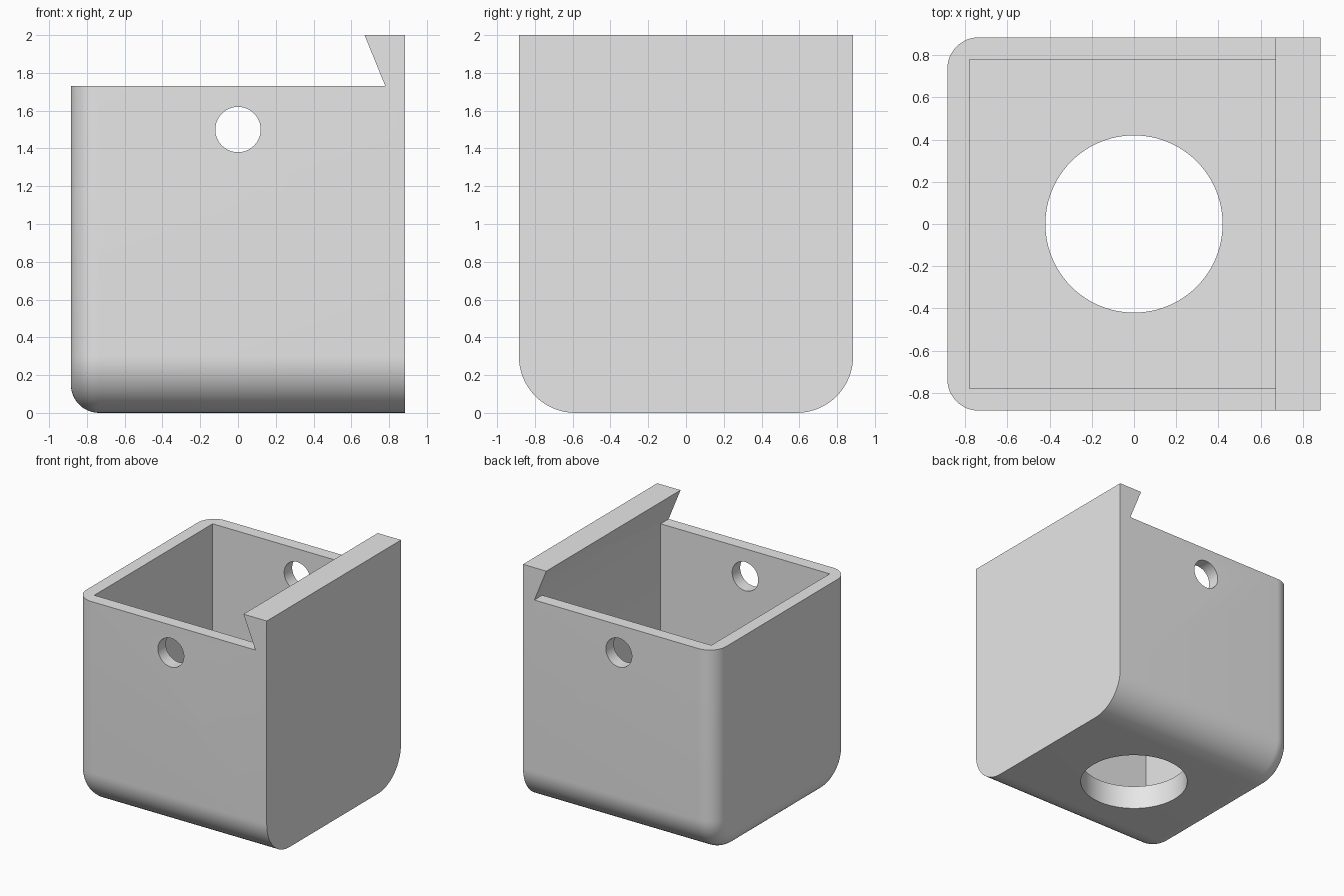
import bpy, bmesh
from math import sin, cos, pi

if "Cube" in bpy.data.objects:
    bpy.data.objects.remove(bpy.data.objects["Cube"])

HALF, TOP, RIM = 0.885, 2.0, 1.73      # outer half width, hook top, rim height
INNER, FLOOR = 0.78, 0.2               # cavity half width, floor thickness
BIG, SMALL = 0.3, 0.15                 # lower side rounding, left edge rounding

grey = bpy.data.materials.new("plain grey")
grey.use_nodes = True
grey.diffuse_color = (0.8, 0.8, 0.8, 1)
grey.node_tree.nodes["Principled BSDF"].inputs["Base Color"].default_value = (0.8, 0.8, 0.8, 1)


def loft(name, rings):
    """Skin closed rings of points and cap both ends."""
    bm = bmesh.new()
    loops = [[bm.verts.new(p) for p in ring] for ring in rings]
    n = len(loops[0])
    for a, b in zip(loops, loops[1:]):
        for i in range(n):
            j = (i + 1) % n
            bm.faces.new((a[i], a[j], b[j], b[i]))
    bm.faces.new(loops[0])
    bm.faces.new(loops[-1])
    bmesh.ops.recalc_face_normals(bm, faces=bm.faces)
    mesh = bpy.data.meshes.new(name)
    bm.to_mesh(mesh)
    bm.free()
    mesh.materials.append(grey)
    obj = bpy.data.objects.new(name, mesh)
    bpy.context.collection.objects.link(obj)
    return obj


def prism(name, profile, depth):
    """Extrude an x-z profile along y."""
    return loft(name, [[(x, y, z) for x, z in profile] for y in (-depth, depth)])


def circle(radius, count=64):
    return [(radius * cos(2 * pi * i / count), radius * sin(2 * pi * i / count))
            for i in range(count)]


def u_ring(x, inset, steps=16):
    """U-shaped outline in the y-z plane, shrunk by inset."""
    right = [(HALF - inset, TOP)]
    for i in range(steps + 1):
        a = pi / 2 * i / steps
        right.append((HALF - BIG + (BIG - inset) * cos(a), BIG - (BIG - inset) * sin(a)))
    left = [(-y, z) for y, z in reversed(right)]
    return [(x, y, z) for y, z in right + left]


# Outer body with rounded left edge
rings = []
for k in range(13):
    a = pi / 2 * k / 12
    rings.append(u_ring(-HALF + SMALL * (1 - cos(a)), SMALL * (1 - sin(a))))
rings.append(u_ring(HALF, 0))
body = loft("open_box_with_hook", rings)

# Cutters: slanted hook notch, square cavity, side holes, floor hole
notch = prism("notch_cutter", [(-1.2, RIM), (0.78, RIM), (0.67, TOP), (0.63, 2.1), (-1.2, 2.1)], 1.2)
cavity = prism("cavity_cutter", [(-INNER, FLOOR), (INNER, FLOOR), (INNER, RIM),
                                 (0.5, 2.2), (-INNER, 2.2)], INNER)
side_holes = prism("side_hole_cutter", [(x, z + 1.5) for x, z in circle(0.12)], 1.2)
floor_hole = loft("floor_hole_cutter", [[(x, y, z) for x, y in circle(0.42, 96)] for z in (-0.3, 0.6)])

bpy.context.view_layer.objects.active = body
body.select_set(True)
for cutter in (notch, cavity, side_holes, floor_hole):
    cutter.hide_render = True
    mod = body.modifiers.new("cut", "BOOLEAN")
    mod.operation = "DIFFERENCE"
    mod.solver = "EXACT"
    mod.object = cutter
    bpy.ops.object.modifier_apply(modifier=mod.name)
    bpy.data.objects.remove(cutter)

bpy.ops.object.shade_smooth_by_angle(angle=pi / 6)
